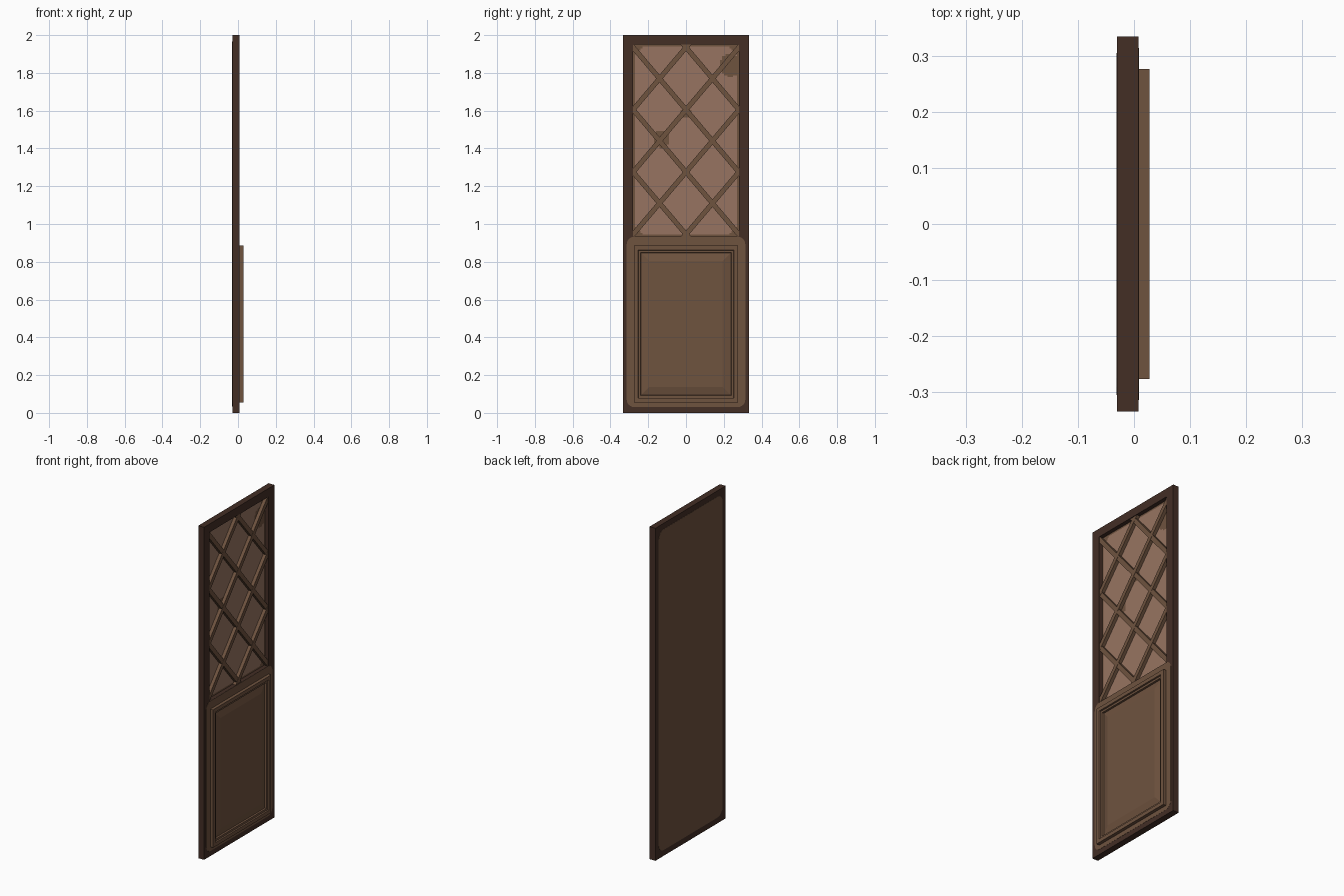
import bpy, bmesh, math
from mathutils import Vector

if "Cube" in bpy.data.objects:
    bpy.data.objects.remove(bpy.data.objects["Cube"])


def material(name, hex_rgb):
    m = bpy.data.materials.new(name)
    lin = [(int(hex_rgb[i:i + 2], 16) / 255) for i in (0, 2, 4)]
    lin = [((c + 0.055) / 1.055) ** 2.4 if c > 0.04 else c / 12.92 for c in lin]
    m.diffuse_color = (*lin, 1)
    m.use_nodes = True
    m.node_tree.nodes["Principled BSDF"].inputs["Base Color"].default_value = m.diffuse_color
    return m


DARK = material("dark wood", "432E25")
MID = material("brown wood", "6F533F")
PANE = material("pale brown pane", "977461")


def finish(name, bm, *mats):
    bmesh.ops.recalc_face_normals(bm, faces=bm.faces)
    me = bpy.data.meshes.new(name)
    bm.to_mesh(me)
    bm.free()
    for m in mats:
        me.materials.append(m)
    ob = bpy.data.objects.new(name, me)
    bpy.context.collection.objects.link(ob)
    return ob


def loft(name, loops, mat):
    """Join equal-length point loops and close both ends."""
    bm = bmesh.new()
    rings = [[bm.verts.new(p) for p in lp] for lp in loops]
    n = len(rings[0])
    for a, b in zip(rings, rings[1:]):
        for i in range(n):
            j = (i + 1) % n
            bm.faces.new((a[i], a[j], b[j], b[i]))
    bm.faces.new(rings[0])
    bm.faces.new(rings[-1])
    return finish(name, bm, mat)


def rect(x, hw, z0, z1):
    return [(x, -hw, z0), (x, hw, z0), (x, hw, z1), (x, -hw, z1)]


def rounded(x, hw, z0, z1, r, steps=4):
    pts = []
    corners = ((hw - r, z0 + r, -90), (hw - r, z1 - r, 0),
               (-hw + r, z1 - r, 90), (-hw + r, z0 + r, 180))
    for cy, cz, a0 in corners:
        for i in range(steps + 1):
            a = math.radians(a0 + 90 * i / steps)
            pts.append((x, cy + r * math.cos(a), cz + r * math.sin(a)))
    return pts


# Door body with a recessed window opening
BACK, FRONT, GLASS = -0.03, 0.008, -0.017
WY, WZ0, WZ1 = 0.28, 0.933, 1.95
loft("door_body", [rect(BACK, 0.334, 0, 2), rect(FRONT, 0.334, 0, 2),
                   rect(FRONT, WY, WZ0, WZ1), rect(GLASS, WY, WZ0, WZ1)], DARK)

# Lighter painted areas, as thin plates
loft("front_lower_face", [rounded(FRONT - 0.002, 0.314, 0.03, WZ0, 0.04),
                          rounded(FRONT + 0.001, 0.314, 0.03, WZ0, 0.04)], MID)
loft("back_face", [rounded(BACK + 0.002, 0.305, 0.035, 1.965, 0.05),
                   rounded(BACK - 0.0008, 0.305, 0.035, 1.965, 0.05)], MID)

# Stepped moulding around a raised field
steps = [(0.006, 0), (0.028, 0), (0.028, 0.022), (0.020, 0.024),
         (0.020, 0.036), (0.010, 0.038), (0.020, 0.082)]
loft("lower_panel", [rect(x, 0.276 - d, 0.056 + d, 0.885 - d) for x, d in steps], MID)

# Window pane, with worn brown corners and spots
bm = bmesh.new()
NY, NZ = 56, 100
grid = [[bm.verts.new((GLASS + 0.001, -WY + 2 * WY * i / NY, WZ0 + (WZ1 - WZ0) * j / NZ))
         for j in range(NZ + 1)] for i in range(NY + 1)]
spots = ((-0.13, 1.45, 0.045), (0.235, 1.84, 0.06), (0.0, 1.59, 0.03))
for i in range(NY):
    for j in range(NZ):
        f = bm.faces.new((grid[i][j], grid[i + 1][j], grid[i + 1][j + 1], grid[i][j + 1]))
        c = f.calc_center_median()
        dy = max(abs(c.y) - (WY - 0.09), 0)
        dz = max(abs(c.z - (WZ0 + WZ1) / 2) - ((WZ1 - WZ0) / 2 - 0.09), 0)
        worn = math.hypot(dy, dz) > 0.083
        worn = worn or any(math.hypot(c.y - y, c.z - z) < r for y, z, r in spots)
        f.material_index = int(worn)
finish("window_pane", bm, PANE, MID)

# Diagonal lattice bars, clipped to the window
SLOPE, HALF = 0.33 / 0.28, 0.013
for s in (1, -1):
    for k in range(4):
        zc = 0.945 + 0.33 * k
        ya, yb = sorted(((WZ0 - zc) / (s * SLOPE), (WZ1 - zc) / (s * SLOPE)))
        ya, yb = max(ya, -WY), min(yb, WY)
        a = Vector((0, ya, zc + s * SLOPE * ya))
        b = Vector((0, yb, zc + s * SLOPE * yb))
        d = (b - a).normalized()
        a, b = a - d * 0.012, b + d * 0.012
        w = Vector((0, -d.z, d.y)) * HALF
        top = Vector((0.004 if s > 0 else 0.003, 0, 0))
        low = Vector((GLASS, 0, 0))
        loft("lattice_bar", [[low + p for p in (a - w, b - w, b + w, a + w)],
                             [top + p for p in (a - w, b - w, b + w, a + w)]], MID)
